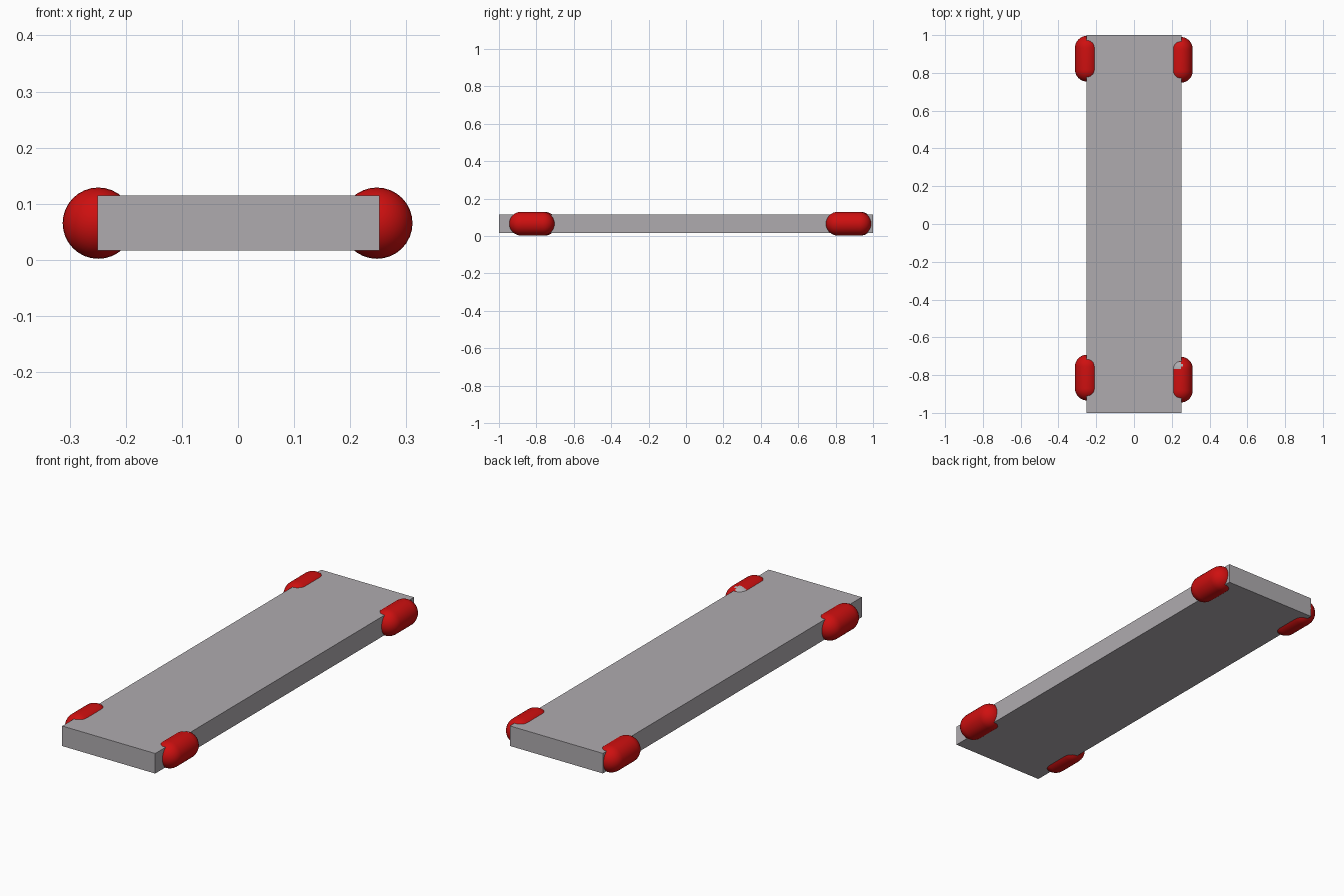
import bpy, bmesh, math
from mathutils import Vector

if "Cube" in bpy.data.objects:
    bpy.data.objects.remove(bpy.data.objects["Cube"])


def material(name, rgb):
    m = bpy.data.materials.new(name)
    m.diffuse_color = (*rgb, 1.0)
    m.use_nodes = True
    m.node_tree.nodes["Principled BSDF"].inputs["Base Color"].default_value = m.diffuse_color
    return m


GREY = material("deck grey", (0.43, 0.41, 0.43))
RED = material("wheel red", (0.62, 0.005, 0.005))


def add_object(name, bm, mats):
    mesh = bpy.data.meshes.new(name)
    bm.to_mesh(mesh)
    bm.free()
    for m in mats:
        mesh.materials.append(m)
    ob = bpy.data.objects.new(name, mesh)
    bpy.context.collection.objects.link(ob)
    return ob


# flat deck
bm = bmesh.new()
bmesh.ops.create_cube(bm, size=1)
bmesh.ops.scale(bm, verts=bm.verts, vec=(0.503, 2.0, 0.098))
bmesh.ops.translate(bm, verts=bm.verts, vec=(0.001, 0, 0.066))
add_object("deck", bm, [GREY])

# capsule wheels: a sphere split at its equator and stretched along y
RADIUS, HALF_LENGTH, HEIGHT = 0.0635, 0.121, 0.0655


def capsule_wheel(name, x, y, chip=False):
    stretch = HALF_LENGTH - RADIUS
    profile = []
    for side in (-1, 1):
        for i in range(9):
            a = math.radians(90 * i / 8)
            if side < 0:
                profile.append((RADIUS * math.sin(a), -stretch - RADIUS * math.cos(a)))
            else:
                profile.append((RADIUS * math.cos(a), stretch + RADIUS * math.sin(a)))
    bm = bmesh.new()
    verts = [bm.verts.new((r, py, 0)) for r, py in profile]
    edges = [bm.edges.new(pair) for pair in zip(verts, verts[1:])]
    bmesh.ops.spin(bm, geom=verts + edges, cent=(0, 0, 0), axis=(0, 1, 0),
                   angle=math.tau, steps=32)
    bmesh.ops.remove_doubles(bm, verts=bm.verts, dist=1e-5)
    bmesh.ops.recalc_face_normals(bm, faces=bm.faces)
    bmesh.ops.translate(bm, verts=bm.verts, vec=(x, y, HEIGHT))
    for f in bm.faces:
        f.smooth = True
        # small worn grey spot on the top of one wheel
        c = f.calc_center_median()
        if chip and c.z > 0.11 and (Vector((c.x, c.y)) - Vector((0.228, -0.75))).length < 0.026:
            f.material_index = 1
    add_object(name, bm, [RED, GREY])


capsule_wheel("front_left_wheel", -0.249, -0.813)
capsule_wheel("back_left_wheel", -0.249, 0.875)
capsule_wheel("front_right_wheel", 0.2475, -0.824, chip=True)
capsule_wheel("back_right_wheel", 0.2475, 0.869)
